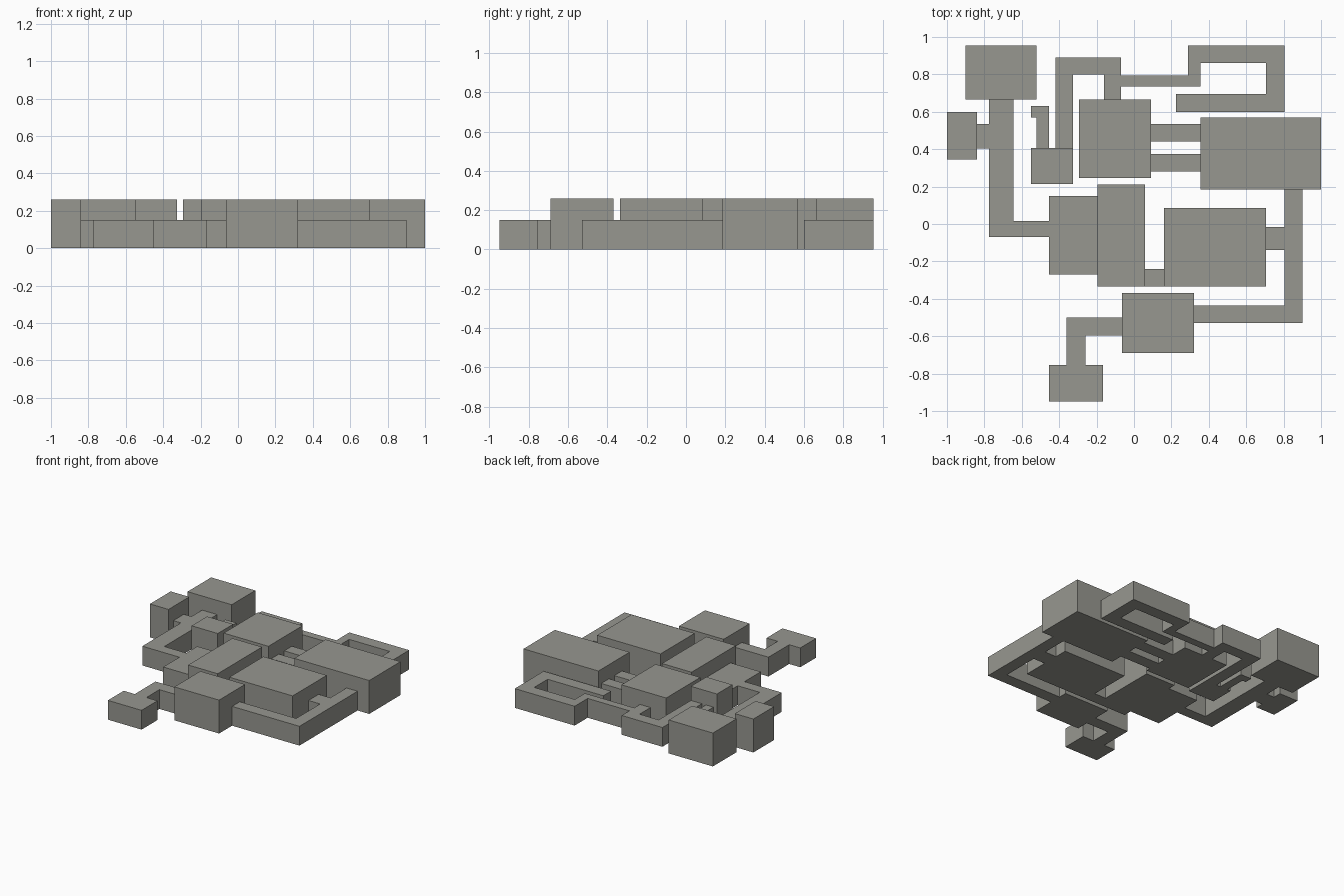
import bpy
import bmesh

cube = bpy.data.objects.get("Cube")
if cube:
    bpy.data.objects.remove(cube, do_unlink=True)

ROOM_HEIGHT = 0.26
PASSAGE_HEIGHT = 0.15

# One stone colour for the whole plan
stone = bpy.data.materials.new("warm grey stone")
stone.use_nodes = True
colour = (0.31, 0.31, 0.28, 1)
stone.diffuse_color = colour
shader = next(n for n in stone.node_tree.nodes if n.type == "BSDF_PRINCIPLED")
shader.inputs["Base Color"].default_value = colour
shader.inputs["Roughness"].default_value = 0.8


def build_block(name, outline, height):
    """Extrude a right-angled outline; x and y alternate, one changes per corner."""
    xs, ys = outline[::2], outline[1::2]
    corners = []
    for i, y in enumerate(ys):
        corners.append((xs[i], y))
        corners.append((xs[(i + 1) % len(xs)], y))

    bm = bmesh.new()
    floor = bm.faces.new([bm.verts.new((x, y, 0)) for x, y in corners])
    extruded = bmesh.ops.extrude_face_region(bm, geom=[floor], use_keep_orig=True)
    top = [v for v in extruded["geom"] if isinstance(v, bmesh.types.BMVert)]
    bmesh.ops.translate(bm, verts=top, vec=(0, 0, height))
    bmesh.ops.recalc_face_normals(bm, faces=bm.faces)

    mesh = bpy.data.meshes.new(name)
    bm.to_mesh(mesh)
    bm.free()
    mesh.materials.append(stone)
    obj = bpy.data.objects.new(name, mesh)
    bpy.context.collection.objects.link(obj)
    return obj


# Tall rooms
tall_rooms = {
    "northwest_room": (-.9, .665, -.52, .955),
    "west_closet": (-1, .345, -.84, .6),
    "small_cell": (-.55, .215, -.325, .405),
    "north_hall": (-.295, .245, .09, .665),
    "great_east_hall": (.355, .185, 1, .57),
    "central_hall": (-.195, -.335, .06, .21),
    "inner_east_hall": (.16, -.335, .705, .085),
    "south_hall": (-.065, -.69, .32, -.37),
}
for name, outline in tall_rooms.items():
    build_block(name, outline, ROOM_HEIGHT)

# Low rooms
low_rooms = {
    "low_west_room": (-.455, -.27, -.195, .15),
    "southwest_cell": (-.455, -.95, -.165, -.755),
}
for name, outline in low_rooms.items():
    build_block(name, outline, PASSAGE_HEIGHT)

# Straight connectors and bent passages between the rooms
passages = {
    "closet_connector": (-.84, .405, -.775, .535),
    "upper_hall_connector": (.09, .44, .355, .535),
    "lower_hall_connector": (.09, .28, .355, .375),
    "central_connector": (.06, -.335, .16, -.24),
    "east_connector": (.705, -.14, .805, -.015),
    "west_passage": (-.775, -.07, -.455, .015, -.645, .665),
    "east_passage": (.32, -.53, .9, .185, .805, -.435),
    "south_passage": (-.36, -.755, -.26, -.595, -.065, -.5),
    "hooked_dead_end": (-.52, .405, -.455, .63, -.55, .57),
    "winding_north_passage": (
        -.42, .405, -.325, .8, -.16, .665, -.07, .735, .355, .86,
        .705, .695, .225, .6, .805, .955, .29, .795, -.07, .89),
}
for name, outline in passages.items():
    build_block(name, outline, PASSAGE_HEIGHT)
